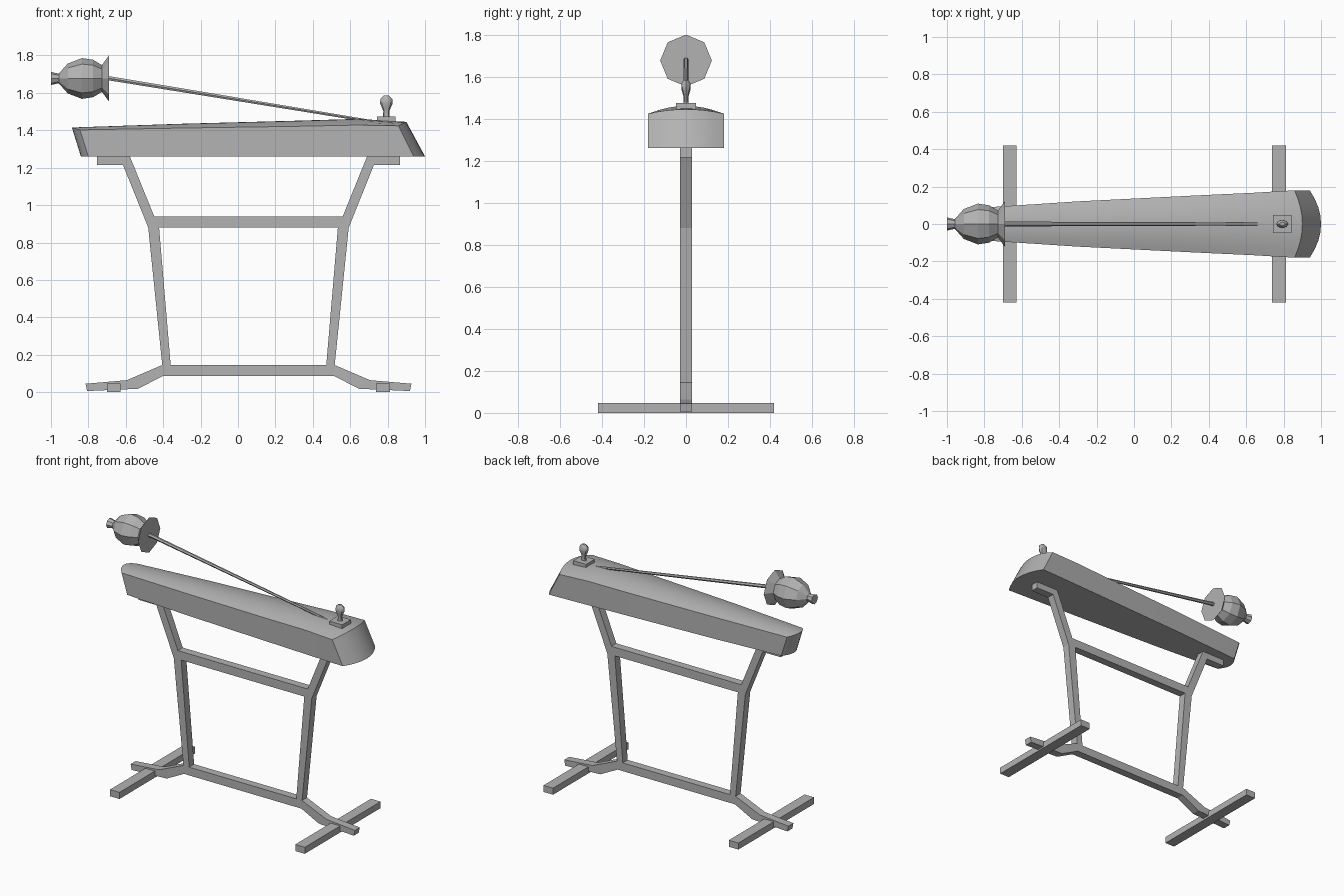
import bpy, bmesh, math
from mathutils import Vector, Matrix

cube = bpy.data.objects.get("Cube")
if cube:
    bpy.data.objects.remove(cube, do_unlink=True)

GREY = (0.45, 0.45, 0.45, 1)
grey = bpy.data.materials.new("plain grey")
grey.use_nodes = True
grey.diffuse_color = GREY
grey.node_tree.nodes["Principled BSDF"].inputs["Base Color"].default_value = GREY

CX = 0.056  # middle of the stand


def finish(name, bm, smooth=None):
    bmesh.ops.recalc_face_normals(bm, faces=bm.faces)
    mesh = bpy.data.meshes.new(name)
    bm.to_mesh(mesh)
    bm.free()
    mesh.materials.append(grey)
    ob = bpy.data.objects.new(name, mesh)
    bpy.context.collection.objects.link(ob)
    if smooth:
        bpy.ops.object.select_all(action='DESELECT')
        ob.select_set(True)
        bpy.context.view_layer.objects.active = ob
        bpy.ops.object.shade_smooth_by_angle(angle=math.radians(smooth))
    return ob


def box(name, lo, hi):
    bm = bmesh.new()
    lo, hi = Vector(lo), Vector(hi)
    bmesh.ops.create_cube(bm, size=1, matrix=Matrix.Translation((lo + hi) / 2)
                          @ Matrix.Diagonal((*(hi - lo), 1)))
    return finish(name, bm)


def lathe(name, profile, sides, origin, axis, squash=1.0, smooth=None):
    """Rings of (distance, radius) along an axis from the origin."""
    rot = Vector(axis).to_track_quat('Z', 'Y').to_matrix()
    bm = bmesh.new()
    rings = []
    for d, r in profile:
        rings.append([bm.verts.new(Vector(origin) + rot @ Vector(
            (r * math.cos(a), squash * r * math.sin(a), d)))
            for a in (2 * math.pi * i / sides for i in range(sides))])
    for a, b in zip(rings, rings[1:]):
        for i in range(sides):
            j = (i + 1) % sides
            bm.faces.new((a[i], a[j], b[j], b[i]))
    bm.faces.new(rings[0])
    bm.faces.new(rings[-1])
    return finish(name, bm, smooth)


# Stand frame: left half as a flat strip layout, mirrored and thickened
pts = {
    "a0": (-.871, .045), "a1": (-.863, .006), "b0": (-.65, .064), "b1": (-.591, .018),
    "c0": (-.461, .145), "c1": (-.456, .087), "d0": (-.416, .145), "d1": (-.416, .087),
    "e0": (0, .145), "e1": (0, .087), "f0": (-.536, .88), "f1": (-.478, .88),
    "g": (-.504, .94), "m0": (0, .94), "m1": (0, .88),
    "h0": (-.671, 1.215), "h1": (-.634, 1.26), "t0": (-.811, 1.215), "t1": (-.811, 1.26)}
bm = bmesh.new()
v = {k: bm.verts.new((x, 0, z)) for k, (x, z) in pts.items()}
for face in ("a0 a1 b1 b0", "b0 b1 c1 c0", "c0 c1 d1 d0", "d0 d1 e1 e0", "c0 d0 f1 f0",
             "f0 f1 g", "g f1 m1 m0", "f0 g h1 h0", "t0 h0 h1 t1"):
    bm.faces.new([v[k] for k in face.split()])
frame = finish("stand_frame", bm)
frame.location.x = CX
frame.modifiers.new("mirror", 'MIRROR').use_clip = True
thick = frame.modifiers.new("thickness", 'SOLIDIFY')
thick.thickness = .055
thick.offset = 0

# Cross feet
for side, name in ((-1, "right_foot"), (1, "left_foot")):
    x = CX + side * .72
    box(name, (x - .037, -.42, 0), (x + .037, .42, .046))

# Tapered body: stations of (top x, bottom x, end bow top, bow bottom, half width top,
# half width bottom, crown z, shoulder z)
stations = [
    (-.888, -.84, .043, .04, .085, .087, 1.415, 1.402),
    (-.30, -.30, 0, 0, .121, .121, 1.435, 1.412),
    (.30, .30, 0, 0, .151, .151, 1.451, 1.421),
    (.64, .64, 0, 0, .167, .167, 1.461, 1.428),
    (.90, 1.0, -.042, -.06, .18, .18, 1.445, 1.424)]
N = 8
bm = bmesh.new()
rows = []
for xt, xb, bt, bb, wt, wb, zc, zs in stations:
    us = [-1 + 2 * i / N for i in range(N + 1)]
    top = [bm.verts.new((xt + bt * u * u, wt * u, zc + (zs - zc) * u * u)) for u in us]
    low = [bm.verts.new((xb + bb * u * u, wb * u, 1.26)) for u in us]
    rows.append((top, low))
for (t0, l0), (t1, l1) in zip(rows, rows[1:]):
    for i in range(N):
        bm.faces.new((t0[i], t0[i + 1], t1[i + 1], t1[i]))
        bm.faces.new((l0[i], l0[i + 1], l1[i + 1], l1[i]))
    for i in (0, N):
        bm.faces.new((t0[i], t1[i], l1[i], l0[i]))
for t, l in (rows[0], rows[-1]):
    for i in range(N):
        bm.faces.new((t[i], t[i + 1], l[i + 1], l[i]))
finish("body", bm, smooth=25)

# Peg on its base plate
box("peg_base", (.743, -.048, 1.43), (.843, .048, 1.474))
lathe("peg", [(0, .018), (.03, .016), (.045, .022), (.07, .033), (.095, .032), (.113, .014)],
      8, (.793, 0, 1.472), (0, 0, 1), squash=.68, smooth=40)

# Blade rod running from the hand guard down to the body
start, end = Vector((-.72, 0, 1.683)), Vector((.72, 0, 1.447))
lathe("rod", [(0, .013), ((end - start).length, .008)], 6, start, end - start)

# Hilt: pommel, bulb-shaped grip and flared guard
HILT = (-1, 0, 1.677)
lathe("pommel", [(0, .035), (.045, .025), (.06, .03)], 8, HILT, (1, 0, 0))
lathe("grip", [(.043, .027), (.09, .08), (.166, .109), (.225, .1), (.275, .07)],
      8, HILT, (1, 0, 0))
lathe("guard", [(.27, .068), (.31, .123)], 8, HILT, (1, 0, 0))
